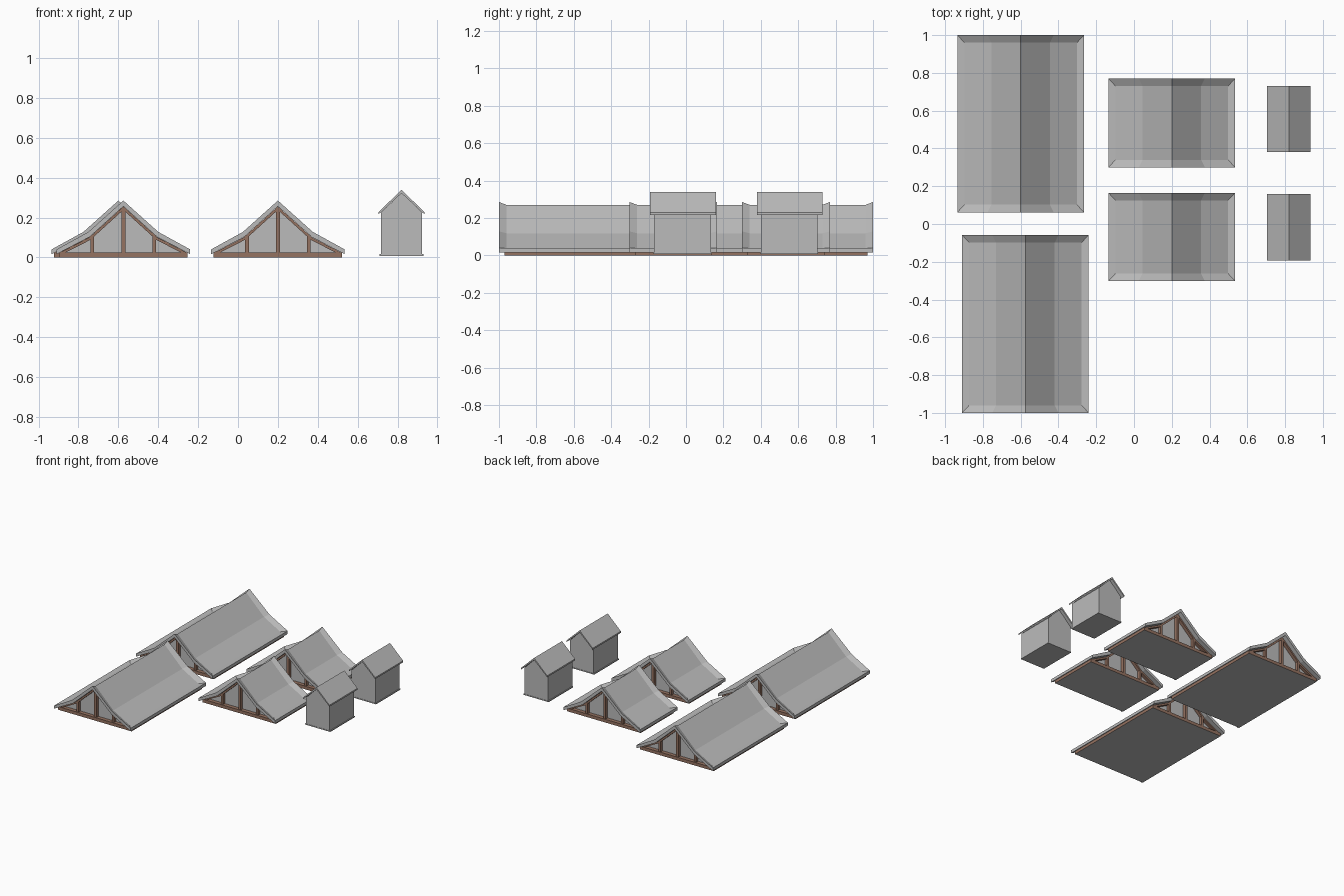
import bpy, bmesh

if "Cube" in bpy.data.objects:
    bpy.data.objects.remove(bpy.data.objects["Cube"])


def material(name, color):
    m = bpy.data.materials.new(name)
    m.diffuse_color = (*color, 1)
    m.use_nodes = True
    m.node_tree.nodes["Principled BSDF"].inputs["Base Color"].default_value = m.diffuse_color
    return m


GREY = material("grey", (0.5, 0.5, 0.5))
BROWN = material("timber_brown", (0.30, 0.17, 0.12))


def finish(name, bm, mats):
    bmesh.ops.recalc_face_normals(bm, faces=bm.faces)
    me = bpy.data.meshes.new(name)
    bm.to_mesh(me)
    bm.free()
    for m in mats:
        me.materials.append(m)
    ob = bpy.data.objects.new(name, me)
    bpy.context.collection.objects.link(ob)
    return ob


def prism(name, profile, cx, y0, y1, mat):
    """Extrude an x-z outline along y."""
    bm = bmesh.new()
    a = [bm.verts.new((cx + x, y0, z)) for x, z in profile]
    b = [bm.verts.new((cx + x, y1, z)) for x, z in profile]
    n = len(a)
    bm.faces.new(a)
    bm.faces.new(b[::-1])
    for i in range(n):
        bm.faces.new((a[i], a[(i + 1) % n], b[(i + 1) % n], b[i]))
    return finish(name, bm, [mat])


def box(name, cx, hw, y0, y1, z0, z1, mat):
    return prism(name, [(-hw, z0), (hw, z0), (hw, z1), (-hw, z1)], cx, y0, y1, mat)


def mirrored(half):
    """Right half profile, ridge first, to a full left-to-right profile."""
    return [(-x, z) for x, z in half[:0:-1]] + half


RIM = mirrored([(0, 0.285), (0.175, 0.128), (0.335, 0.04)])
INNER = mirrored([(0, 0.27), (0.155, 0.118), (0.298, 0.038)])
UNDER = mirrored([(0, 0.256), (0.17, 0.102), (0.335, 0.016)])


def swept_roof(name, cx, y0, y1):
    """Kinked roof skin with a raised lip around its edge."""
    bm = bmesh.new()

    def row(profile, y):
        return [bm.verts.new((cx + x, y, z)) for x, z in profile]

    rows = [row(UNDER, y0), row(RIM, y0), row(INNER, y0 + 0.04),
            row(INNER, y1 - 0.04), row(RIM, y1), row(UNDER, y1)]
    # top, lips, end fascias and underside
    for r in range(6):
        a, b = rows[r], rows[(r + 1) % 6]
        for i in range(4):
            bm.faces.new((a[i], a[i + 1], b[i + 1], b[i]))
    # eave lips and eave fascias
    for e in (0, 4):
        bm.faces.new([rows[r][e] for r in (1, 2, 3, 4)])
        bm.faces.new([rows[r][e] for r in (0, 1, 4, 5)])
    return finish(name, bm, [GREY])


def hall(label, cx, y0, y1):
    swept_roof(label + "_roof", cx, y0, y1)
    # floor beam, with a grey underside
    base = box(label + "_base", cx, 0.322, y0 + 0.03, y1 - 0.03, 0, 0.025, BROWN)
    base.data.materials.append(GREY)
    for p in base.data.polygons:
        if p.normal.z < -0.9:
            p.material_index = 1
    # recessed gable walls
    wall = mirrored([(0, 0.254), (0.17, 0.10), (0.31, 0.026)])
    prism(label + "_gable_wall", [(-0.31, 0.01)] + wall + [(0.31, 0.01)],
          cx, y0 + 0.06, y1 - 0.06, GREY)
    # timber frames at both ends
    for end, a, b in (("front", y0 + 0.035, y0 + 0.065),
                      ("back", y1 - 0.065, y1 - 0.035)):
        box(f"{label}_{end}_centre_post", cx, 0.010, a, b, 0.02, 0.25, BROWN)
        for s, side in ((-1, "left"), (1, "right")):
            box(f"{label}_{end}_{side}_post", cx + s * 0.155, 0.009, a, b,
                0.02, 0.11, BROWN)
            rafter = [(0, 0.255), (0.17, 0.101), (0.322, 0.022),
                      (0.29, 0.024), (0.165, 0.088), (0, 0.238)]
            prism(f"{label}_{end}_{side}_rafter", [(s * x, z) for x, z in rafter],
                  cx, a, b, BROWN)


def hut(label, cx, y0, y1):
    # walls with gable top
    prism(label + "_walls", [(-0.104, 0.01), (0.104, 0.01), (0.104, 0.222),
                             (0, 0.325), (-0.104, 0.222)],
          cx, y0 + 0.02, y1 - 0.027, GREY)
    # foot plate
    box(label + "_foot_plate", cx, 0.11, y0 + 0.018, y1 - 0.025, 0.008, 0.016, GREY)
    # thin pitched roof
    prism(label + "_roof", [(-0.115, 0.228), (0, 0.338), (0.115, 0.228),
                            (0.115, 0.216), (0, 0.322), (-0.115, 0.216)],
          cx, y0, y1, GREY)


hall("long_hall_back", -0.60, 0.062, 1.0)
hall("long_hall_front", -0.575, -1.0, -0.058)
hall("short_hall_back", 0.20, 0.30, 0.77)
hall("short_hall_front", 0.20, -0.302, 0.165)
hut("hut_back", 0.82, 0.38, 0.73)
hut("hut_front", 0.82, -0.192, 0.16)
